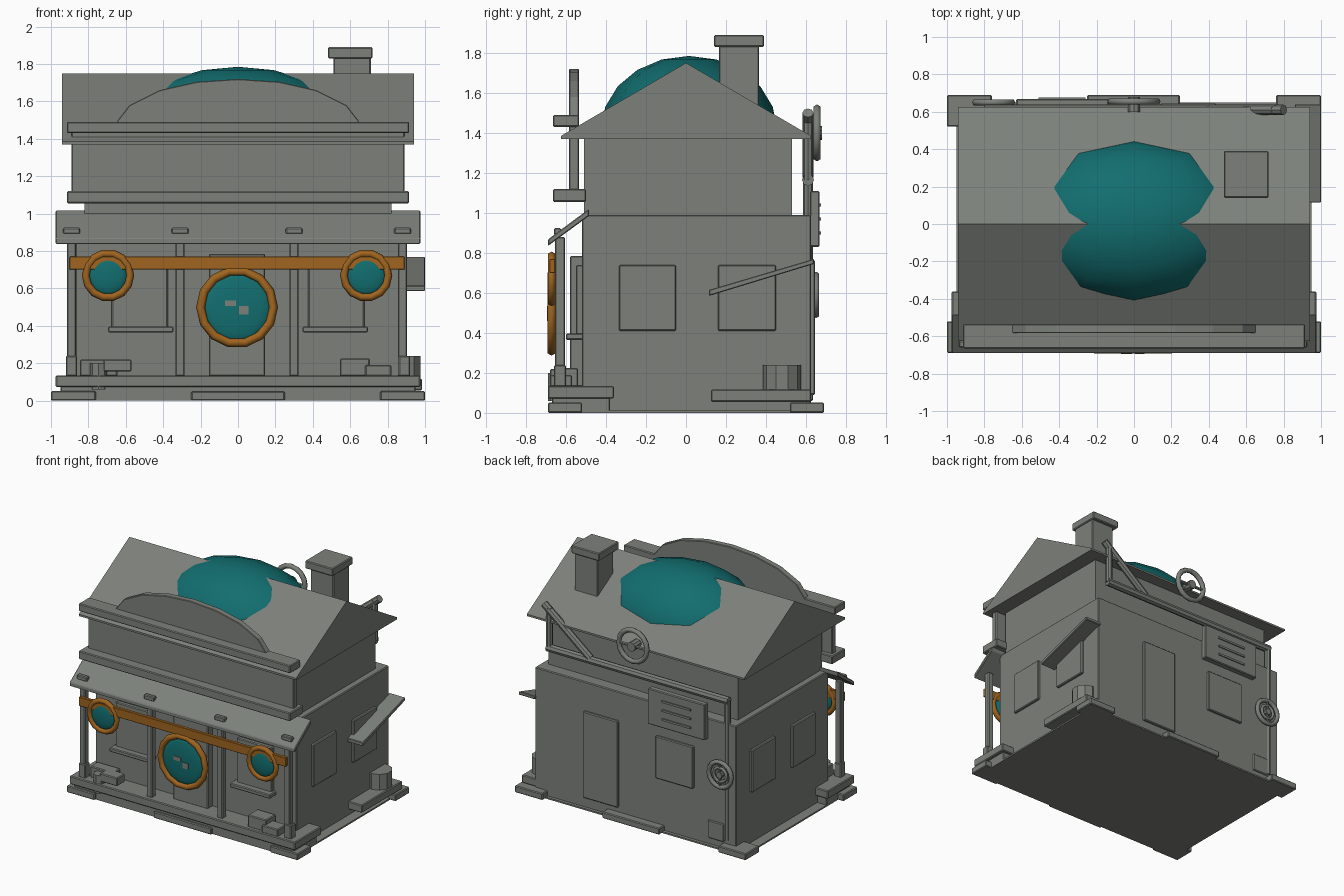
import bpy, bmesh, math
from mathutils import Vector

if "Cube" in bpy.data.objects:
    bpy.data.objects.remove(bpy.data.objects["Cube"])


def material(name, rgb):
    m = bpy.data.materials.new(name)
    m.diffuse_color = (*rgb, 1)
    m.use_nodes = True
    m.node_tree.nodes["Principled BSDF"].inputs["Base Color"].default_value = m.diffuse_color
    return m


GREY = material("weathered grey", (0.205, 0.22, 0.195))
TEAL = material("deep teal", (0.006, 0.155, 0.16))
ORANGE = material("burnt orange", (0.35, 0.13, 0.014))


def finish(name, bm, mat, bevel=0.0, smooth=False):
    bmesh.ops.recalc_face_normals(bm, faces=bm.faces)
    me = bpy.data.meshes.new(name)
    bm.to_mesh(me)
    bm.free()
    me.materials.append(mat)
    ob = bpy.data.objects.new(name, me)
    bpy.context.collection.objects.link(ob)
    if bevel:
        mod = ob.modifiers.new("bevel", 'BEVEL')
        mod.width = bevel
        mod.segments = 1
    if smooth:
        for p in me.polygons:
            p.use_smooth = True
    return ob


def prism(name, pts, axis, a, b, mat=GREY, bevel=0.0):
    """Extrude a profile: axis 'x' takes (y, z) points, axis 'y' takes (x, z) points."""
    bm = bmesh.new()
    place = (lambda p, t: (t, p[0], p[1])) if axis == 'x' else (lambda p, t: (p[0], t, p[1]))
    lo = [bm.verts.new(place(p, a)) for p in pts]
    hi = [bm.verts.new(place(p, b)) for p in pts]
    bm.faces.new(lo)
    bm.faces.new(hi)
    n = len(pts)
    for i in range(n):
        j = (i + 1) % n
        bm.faces.new((lo[i], lo[j], hi[j], hi[i]))
    return finish(name, bm, mat, bevel)


def box(name, x0, x1, y0, y1, z0, z1, mat=GREY, bevel=0.006):
    return prism(name, [(y0, z0), (y1, z0), (y1, z1), (y0, z1)], 'x', x0, x1, mat, bevel)


def rod(name, p, q, r, sides=8, mat=GREY):
    p, q = Vector(p), Vector(q)
    bm = bmesh.new()
    bmesh.ops.create_cone(bm, cap_ends=True, segments=sides, radius1=r, radius2=r, depth=(q - p).length)
    rot = (q - p).to_track_quat('Z', 'Y').to_matrix()
    bmesh.ops.rotate(bm, matrix=rot, verts=bm.verts)
    bmesh.ops.translate(bm, vec=(p + q) / 2, verts=bm.verts)
    return finish(name, bm, mat)


def ellipsoid(name, c, radii, seg, rings, mat):
    bm = bmesh.new()
    bmesh.ops.create_uvsphere(bm, u_segments=seg, v_segments=rings, radius=1)
    bmesh.ops.scale(bm, vec=radii, verts=bm.verts)
    bmesh.ops.translate(bm, vec=c, verts=bm.verts)
    return finish(name, bm, mat, smooth=True)


def ring(name, c, major, minor, mat, seg=14, sides=6):
    """Torus standing upright, facing front and back."""
    bm = bmesh.new()
    v = []
    for i in range(seg):
        a = math.tau * i / seg
        row = []
        for k in range(sides):
            b = math.tau * k / sides
            r = major + minor * math.cos(b)
            row.append(bm.verts.new((c[0] + r * math.cos(a), c[1] + minor * math.sin(b), c[2] + r * math.sin(a))))
        v.append(row)
    for i in range(seg):
        for k in range(sides):
            i2, k2 = (i + 1) % seg, (k + 1) % sides
            bm.faces.new((v[i][k], v[i2][k], v[i2][k2], v[i][k2]))
    return finish(name, bm, mat, smooth=True)


# Main building and roof
box("ground_slab", -0.95, 0.95, -0.67, 0.65, 0, 0.012, bevel=0)
box("lower_storey", -0.87, 0.87, -0.52, 0.625, 0, 0.99)
box("upper_storey", -0.82, 0.82, -0.51, 0.53, 0.98, 1.38, bevel=0)
prism("gable_roof", [(-0.625, 1.37), (0.625, 1.37), (0.625, 1.385), (0, 1.75), (-0.625, 1.385)], 'x', -0.94, 0.94)
ellipsoid("roof_dome", (0, 0.015, 1.418), (0.62, 0.44, 0.367), 12, 10, TEAL)
box("chimney", 0.51, 0.71, 0.165, 0.365, 1.48, 1.84)
box("chimney_cap", 0.48, 0.72, 0.14, 0.39, 1.83, 1.89)

# False front with arched top
box("parapet", -0.89, 0.89, -0.585, -0.535, 1.06, 1.45)
half = [(0.65, 1.49), (0.58, 1.58), (0.42, 1.66), (0.22, 1.705)]
arch = [(-0.65, 1.43), (0.65, 1.43)] + half + [(0, 1.72)] + [(-x, z) for x, z in reversed(half)]
prism("parapet_arch", arch, 'y', -0.584, -0.535, bevel=0.004)
box("upper_cornice", -0.915, 0.915, -0.665, -0.535, 1.43, 1.49)
box("lower_cornice", -0.915, 0.915, -0.665, -0.50, 1.055, 1.12)

# Porch
box("porch_base", -0.95, 0.95, -0.67, -0.38, 0, 0.08)
box("porch_deck", -0.975, 0.975, -0.69, -0.36, 0.072, 0.135)
box("front_step", -0.25, 0.25, -0.69, -0.60, 0, 0.05)
prism("porch_awning", [(-0.69, 0.835), (-0.485, 0.985), (-0.485, 1.02), (-0.69, 0.868)], 'x', -0.975, 0.975, bevel=0.005)
for i, x in enumerate((-0.89, -0.31, 0.30, 0.88)):
    box(f"porch_post_{i}", x - 0.024, x + 0.024, -0.655, -0.605, 0.13, 0.88)
    box(f"awning_block_{i}", x - 0.045, x + 0.045, -0.66, -0.625, 0.89, 0.925)
for s in (-1, 1):
    box(f"post_foot_{s}", s * 0.89 - 0.03, s * 0.89 + 0.03, -0.66, -0.60, 0.13, 0.24)
    # Corner feet
    for y0, y1 in ((-0.69, -0.52), (0.52, 0.69)):
        box(f"corner_foot_{s}_{y0}", *sorted((s * 0.76, s * 1.0)), y0, y1, 0, 0.052)
    # Front windows with sills
    box(f"front_window_{s}", s * 0.525 - 0.15, s * 0.525 + 0.15, -0.55, -0.50, 0.39, 0.74)
    box(f"front_sill_{s}", s * 0.52 - 0.175, s * 0.52 + 0.175, -0.60, -0.50, 0.365, 0.397)
    # Side windows
    for y0, y1 in ((-0.335, -0.05), (0.16, 0.45)):
        box(f"side_window_{s}_{y0}", *sorted((s * 0.85, s * 0.89)), y0, y1, 0.41, 0.74)
box("front_door", -0.155, 0.145, -0.58, -0.50, 0.13, 0.785)

# Orange banner and round emblems
box("banner_beam", -0.90, 0.89, -0.682, -0.655, 0.70, 0.77, ORANGE, 0.003)
for n, x, z, r, t in (("left", -0.695, 0.67, 0.119, 0.021), ("right", 0.685, 0.67, 0.119, 0.021),
                      ("centre", -0.005, 0.50, 0.195, 0.024)):
    ring(f"{n}_medallion_ring", (x, -0.672, z), r, t, ORANGE)
    ellipsoid(f"{n}_medallion", (x, -0.668, z), (r - 0.015, 0.022, r - 0.015), 16, 10, TEAL)
box("medallion_tab_a", -0.07, -0.01, -0.695, -0.67, 0.505, 0.535, bevel=0)
box("medallion_tab_b", 0.005, 0.055, -0.695, -0.67, 0.46, 0.505, bevel=0)

# Porch clutter
box("left_crate", -0.845, -0.645, -0.62, -0.53, 0.13, 0.22)
box("left_small_crate", -0.72, -0.57, -0.68, -0.58, 0.155, 0.22)
rod("left_keg", (-0.745, -0.645, 0.06), (-0.745, -0.645, 0.2), 0.045)
box("right_crate", 0.545, 0.705, -0.66, -0.54, 0.13, 0.225)
box("right_small_crate", 0.68, 0.82, -0.68, -0.57, 0.13, 0.19)

# Right side awning, platform and barrel
prism("side_awning", [(0.115, 0.585), (0.64, 0.745), (0.64, 0.77), (0.115, 0.615)], 'x', 0.86, 1.0, bevel=0.004)
box("side_platform", 0.85, 0.985, 0.125, 0.625, 0.055, 0.117)
rod("side_barrel", (0.885, 0.48, 0.11), (0.885, 0.48, 0.24), 0.095, 10)

# Back wall
box("back_door", 0.14, 0.44, 0.60, 0.645, 0.09, 0.765)
box("back_window", -0.51, -0.185, 0.60, 0.645, 0.41, 0.74)
box("back_step", -0.25, 0.245, 0.60, 0.69, 0, 0.05)
box("vent_board", -0.63, -0.135, 0.62, 0.668, 0.83, 1.11)
for i, z in enumerate((0.90, 0.97, 1.04)):
    box(f"vent_slat_{i}", -0.51, -0.26, 0.66, 0.676, z - 0.008, z + 0.008, bevel=0)
box("back_low_panel", -0.77, -0.63, 0.60, 0.635, 0.06, 0.2)

# Back pipework
rod("back_pipe", (-0.80, 0.61, 1.165), (0.77, 0.61, 1.165), 0.03)
rod("back_downpipe", (-0.785, 0.61, 0.08), (-0.785, 0.61, 1.165), 0.025)
rod("back_upright", (0.755, 0.61, 1.165), (0.755, 0.61, 1.48), 0.025)
rod("back_brace", (0.80, 0.61, 1.50), (0.40, 0.61, 1.18), 0.028)

# Back wheels
ring("upper_wheel", (0, 0.655, 1.40), 0.122, 0.02, GREY, 16)
rod("upper_wheel_hub", (0, 0.60, 1.40), (0, 0.68, 1.40), 0.035, 10)
rod("upper_wheel_spoke", (-0.12, 0.655, 1.40), (0.12, 0.655, 1.40), 0.012, 6)
ring("lower_wheel", (-0.75, 0.65, 0.59), 0.098, 0.018, GREY, 16)
ring("lower_wheel_inner", (-0.75, 0.65, 0.59), 0.055, 0.012, GREY, 12)
rod("lower_wheel_hub", (-0.75, 0.60, 0.59), (-0.75, 0.665, 0.59), 0.025, 8)
rod("lower_wheel_spoke", (-0.75, 0.65, 0.49), (-0.75, 0.65, 0.69), 0.01, 6)
